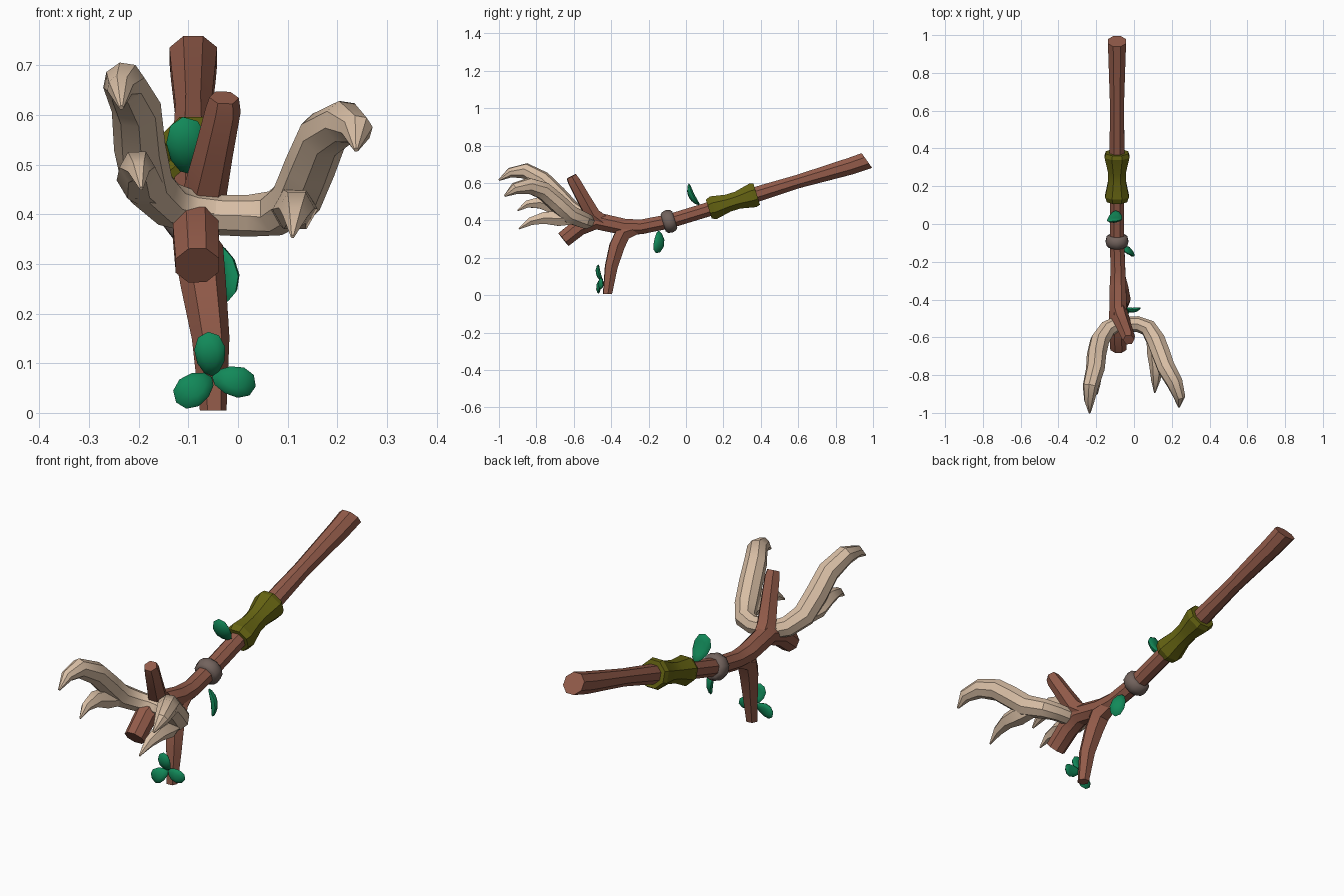
import bpy, bmesh, math
from mathutils import Vector, Matrix

if "Cube" in bpy.data.objects:
    bpy.data.objects.remove(bpy.data.objects["Cube"])


def material(name, rgb):
    m = bpy.data.materials.new(name)
    m.diffuse_color = (*rgb, 1)
    m.use_nodes = True
    m.node_tree.nodes["Principled BSDF"].inputs["Base Color"].default_value = m.diffuse_color
    return m


WOOD = material("brown wood", (0.29, 0.105, 0.068))
HORN = material("cream antler", (0.68, 0.51, 0.37))
LEAF = material("leaf green", (0.006, 0.25, 0.10))
GRIP = material("olive wrap", (0.13, 0.125, 0.006))
BAND = material("grey band", (0.17, 0.125, 0.11))


def finish(bm, name, mat, angle):
    bmesh.ops.recalc_face_normals(bm, faces=bm.faces)
    me = bpy.data.meshes.new(name)
    bm.to_mesh(me)
    bm.free()
    me.materials.append(mat)
    ob = bpy.data.objects.new(name, me)
    bpy.context.collection.objects.link(ob)
    if angle:
        bpy.ops.object.select_all(action='DESELECT')
        ob.select_set(True)
        bpy.context.view_layer.objects.active = ob
        bpy.ops.object.shade_smooth_by_angle(angle=math.radians(angle))
    return ob


def tube(name, path, mat, sides=6, angle=0, end_dir=None, spin=0.0):
    """Tapered tube along (x, y, z, radius) points, with closed ends."""
    bm = bmesh.new()
    pts = [Vector(p[:3]) for p in path]
    side, rings = None, []
    for i, p in enumerate(pts):
        t = (pts[min(i + 1, len(pts) - 1)] - pts[max(i - 1, 0)]).normalized()
        if end_dir and i == len(pts) - 1:
            t = Vector(end_dir).normalized()
        if side is None:
            side = t.orthogonal() if abs(t.x) > 0.9 else Vector((1, 0, 0))
        side = (side - t * side.dot(t)).normalized()
        up = t.cross(side)
        r = path[i][3]
        rings.append([bm.verts.new(p + r * (math.cos(a) * side + math.sin(a) * up))
                      for a in (2 * math.pi * k / sides + spin for k in range(sides))])
    for a, b in zip(rings, rings[1:]):
        for k in range(sides):
            n = (k + 1) % sides
            bm.faces.new((a[k], a[n], b[n], b[k]))
    bm.faces.new(rings[0])
    bm.faces.new(rings[-1])
    return finish(bm, name, mat, angle)


def leaf(name, base, tip, normal, width, thick):
    """Flattened rounded leaf between base and tip, narrower at the base."""
    base, tip = Vector(base), Vector(tip)
    length = (tip - base).length
    y = (tip - base).normalized()
    z = Vector(normal)
    z = (z - y * z.dot(y)).normalized()
    x = y.cross(z)
    bm = bmesh.new()
    bmesh.ops.create_uvsphere(bm, u_segments=10, v_segments=6, radius=1)
    for v in bm.verts:
        c = v.co.copy()
        w = 1 + 0.2 * c.y
        bow = 0.12 * length * (1 - c.y * c.y)
        v.co = ((base + tip) / 2 + x * c.x * w * width / 2 + y * c.y * length / 2
                + z * (c.z * thick / 2 + bow - 0.06 * length))
    return finish(bm, name, LEAF, 40)


# main shaft, bending into the front stub
tube("shaft", [(-.082, -.655, .297, .047), (-.085, -.57, .365, .05), (-.085, -.48, .398, .05),
               (-.085, -.33, .365, .047), (-.085, -.24, .365, .042), (-.09, -.09, .395, .041),
               (-.09, .13, .462, .041), (-.09, .38, .54, .044), (-.09, .60, .608, .039),
               (-.09, .88, .69, .049), (-.09, .967, .72, .052)],
     WOOD, 8, 25, end_dir=(0, .8, .57), spin=math.pi / 8)
# side branches
tube("upper_stub", [(-.085, -.44, .385, .045), (-.07, -.50, .43, .046), (-.05, -.55, .52, .04),
                    (-.03, -.60, .61, .036), (-.028, -.613, .635, .03)], WOOD, 6, 25)
tube("lower_branch", [(-.085, -.24, .365, .03), (-.08, -.335, .335, .05), (-.07, -.37, .26, .046),
                      (-.055, -.40, .15, .038), (-.05, -.42, .005, .027)], WOOD, 6, 25,
     end_dir=(0, 0, -1))

# wrapped grip and band, both coaxial with the shaft
def collar(name, a, b, profile, mat, sides, angle):
    a, b = Vector(a), Vector(b)
    tube(name, [(*a.lerp(b, t), r) for t, r in profile], mat, sides, angle, spin=math.pi / sides)


collar("grip", (-.09, .122, .460), (-.09, .378, .540),
       [(0, .058), (.1, .068), (.4, .051), (.6, .051), (.92, .071), (1, .064)], GRIP, 8, 25)
collar("band", (-.09, -.122, .385), (-.09, -.06, .404),
       [(0, .046), (.15, .057), (.5, .063), (.85, .057), (1, .046)], BAND, 10, 60)

# antlers: a beam and a lower tine on each side
tube("left_antler", [(-.03, -.53, .40, .038), (-.09, -.53, .405, .042), (-.14, -.555, .42, .046),
                     (-.182, -.62, .46, .052), (-.198, -.69, .535, .052), (-.205, -.77, .615, .05),
                     (-.23, -.86, .665, .043), (-.237, -.94, .655, .027), (-.235, -1.0, .615, .005)],
     HORN, 8, 35)
tube("left_tine", [(-.175, -.60, .445, .035), (-.20, -.70, .47, .045), (-.203, -.78, .495, .036),
                   (-.20, -.85, .487, .022), (-.195, -.90, .452, .004)], HORN, 6, 35)
tube("right_antler", [(-.12, -.53, .40, .038), (.02, -.53, .397, .042), (.075, -.55, .402, .046),
                      (.118, -.62, .43, .052), (.145, -.69, .495, .052), (.172, -.765, .56, .05),
                      (.215, -.84, .585, .045), (.24, -.915, .57, .032), (.238, -.97, .53, .005)],
     HORN, 8, 35)
tube("right_tine", [(.10, -.59, .41, .035), (.115, -.68, .41, .046), (.118, -.76, .413, .036),
                    (.115, -.83, .395, .024), (.11, -.893, .355, .004)], HORN, 6, 35)

# single leaves on the shaft
leaf("upper_leaf", (-.095, .065, .478), (-.11, .008, .593), (.15, -.9, -.4), .082, .032)
leaf("lower_leaf", (-.045, -.14, .345), (-.015, -.155, .225), (.75, .6, 0), .07, .03)
# three-leaf sprig at the foot of the lower branch
for i, (tip, w) in enumerate([((-.06, -.475, .162), .062), ((-.124, -.470, .022), .066),
                              ((.036, -.450, .054), .062)]):
    leaf("sprig_leaf_%d" % (i + 1), (-.052, -.452, .073), tip, (0, -1, .1), w, .026)
